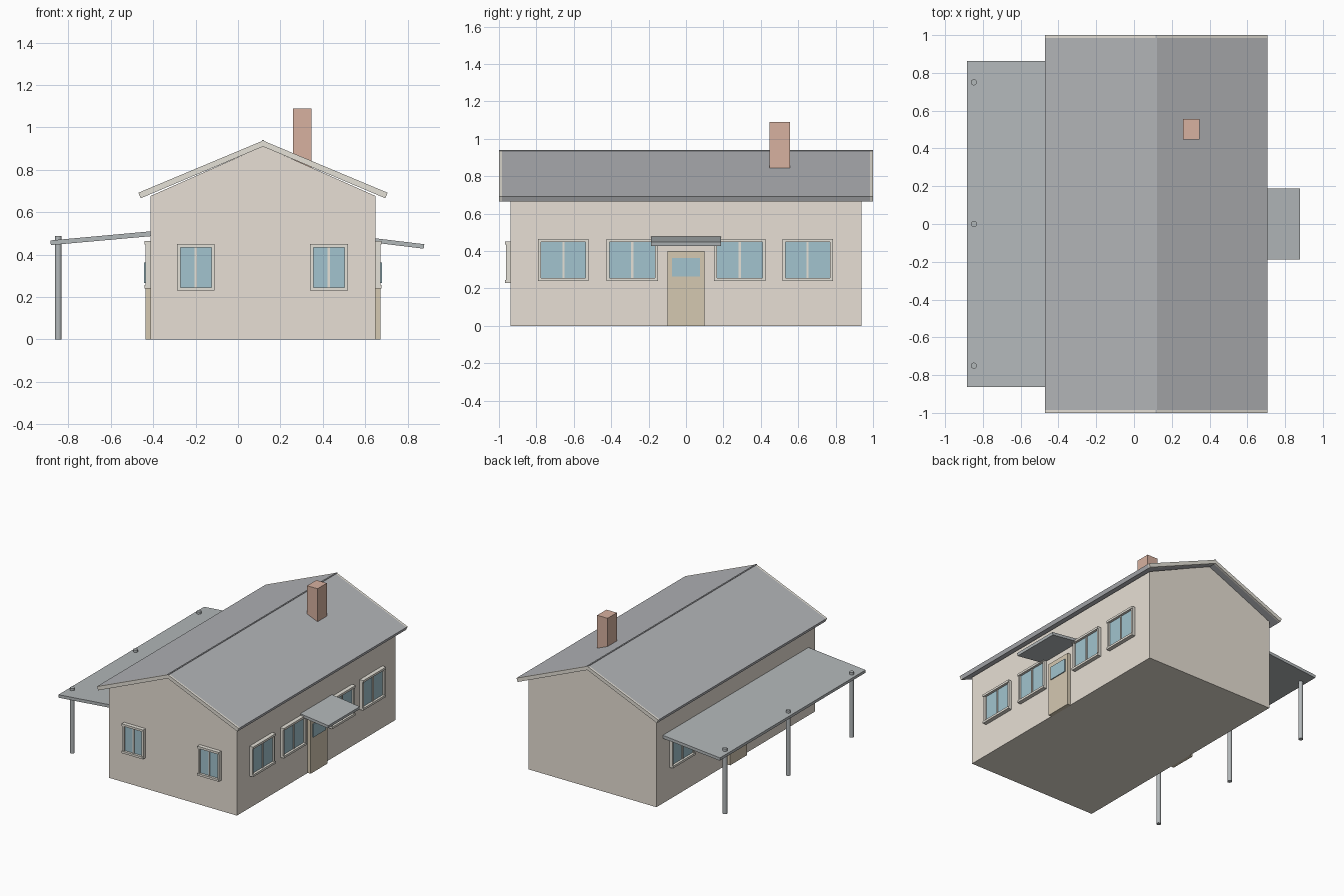
import bpy, bmesh, math
from mathutils import Vector

if "Cube" in bpy.data.objects:
    bpy.data.objects.remove(bpy.data.objects["Cube"])

def material(name, rgb):
    m = bpy.data.materials.new(name)
    m.diffuse_color = (*rgb, 1)
    m.use_nodes = True
    m.node_tree.nodes["Principled BSDF"].inputs["Base Color"].default_value = m.diffuse_color
    return m

WALL = material("cream_render", (0.80, 0.74, 0.66))
TRIM = material("cream_trim", (0.78, 0.75, 0.68))
ROOF = material("slate_roof", (0.45, 0.46, 0.48))
METAL = material("grey_sheet", (0.45, 0.48, 0.49))
GLASS = material("teal_glass", (0.36, 0.55, 0.62))
DOOR = material("tan_door", (0.66, 0.58, 0.44))
BRICK = material("red_brick", (0.68, 0.44, 0.35))

CX = 0.118            # ridge line of the house
HALF = 0.53           # half width of the walls
LEN = 0.938           # half length of the walls

def prism(name, pts, y0, y1, mat):
    """Extrude an (x, z) profile from y0 to y1."""
    bm = bmesh.new()
    f = bm.faces.new([bm.verts.new((x, y0, z)) for x, z in pts])
    ext = bmesh.ops.extrude_face_region(bm, geom=[f])["geom"]
    bmesh.ops.translate(bm, vec=(0, y1 - y0, 0),
                        verts=[v for v in ext if isinstance(v, bmesh.types.BMVert)])
    bmesh.ops.recalc_face_normals(bm, faces=bm.faces)
    me = bpy.data.meshes.new(name)
    bm.to_mesh(me)
    bm.free()
    ob = bpy.data.objects.new(name, me)
    me.materials.append(mat)
    bpy.context.collection.objects.link(ob)
    return ob

def box(name, x0, x1, y0, y1, z0, z1, mat):
    x0, x1 = sorted((x0, x1))
    return prism(name, [(x0, z0), (x1, z0), (x1, z1), (x0, z1)], y0, y1, mat)

def wall_box(name, side, a0, a1, z0, z1, d0, d1, mat):
    """Box on a wall: a runs along the wall, d is the distance out from it."""
    if side == "front":
        return box(name, a0, a1, -LEN - d1, -LEN - d0, z0, z1, mat)
    s = 1 if side == "right" else -1
    return box(name, CX + s * (HALF + d0), CX + s * (HALF + d1), a0, a1, z0, z1, mat)

def window(name, side, a0, a1, z0, z1, w=0.016):
    m = (a0 + a1) / 2
    wall_box(name + "_glass", side, a0 + w / 2, a1 - w / 2, z0 + w / 2, z1 - w / 2, -0.005, 0.012, GLASS)
    for part, b0, b1 in (("jamb_a", a0, a0 + w), ("jamb_b", a1 - w, a1)):
        wall_box(f"{name}_{part}", side, b0, b1, z0 + w, z1 - w, -0.005, 0.024, TRIM)
    wall_box(name + "_mullion", side, m - 0.006, m + 0.006, z0 + w, z1 - w, -0.005, 0.018, TRIM)
    for part, c0, c1 in (("sill", z0, z0 + w), ("head", z1 - w, z1)):
        wall_box(f"{name}_{part}", side, a0, a1, c0, c1, -0.005, 0.03, TRIM)

# Walls with gables
prism("house_walls", [(CX - HALF, 0), (CX + HALF, 0), (CX + HALF, 0.677),
                      (CX, 0.912), (CX - HALF, 0.677)], -LEN, LEN, WALL)

# Roof slopes with cream barge boards at both gable ends
for name, s in (("left", -1), ("right", 1)):
    slope = [(CX, 0.938), (CX + s * 0.588, 0.692), (CX + s * 0.577, 0.666), (CX, 0.910)]
    prism(f"roof_{name}", slope, -0.985, 0.985, ROOF)
    prism(f"barge_board_front_{name}", slope, -1.0, -0.985, TRIM)
    prism(f"barge_board_back_{name}", slope, 0.985, 1.0, TRIM)
box("ridge_cap", CX - 0.005, CX + 0.005, -1.0, 1.0, 0.925, 0.940, ROOF)

# Chimney
box("chimney", 0.26, 0.346, 0.447, 0.557, 0.78, 1.09, BRICK)

# Carport roof and posts
prism("carport_roof", [(-0.883, 0.445), (-0.40, 0.488), (-0.40, 0.511), (-0.885, 0.467)],
      -0.862, 0.862, METAL)
for i, y in enumerate((-0.75, 0, 0.75)):
    bpy.ops.mesh.primitive_cylinder_add(vertices=24, radius=0.016, depth=0.488,
                                        location=(-0.848, y, 0.244))
    post = bpy.context.object
    post.name = f"carport_post_{i + 1}"
    post.data.materials.append(METAL)
    bpy.ops.object.shade_smooth_by_angle()

# Entrance canopy
prism("entrance_canopy", [(0.64, 0.457), (0.876, 0.428), (0.879, 0.449), (0.64, 0.478)],
      -0.187, 0.187, METAL)

# Doors and long-side windows
for side in ("right", "left"):
    wall_box(f"{side}_door", side, -0.1, 0.1, 0, 0.40, -0.005, 0.024, DOOR)
    wall_box(f"{side}_door_glass", side, -0.075, 0.075, 0.265, 0.363, 0.02, 0.031, GLASS)
    for i, (a0, a1) in enumerate(((-0.79, -0.52), (-0.425, -0.15), (0.15, 0.425), (0.515, 0.785))):
        window(f"{side}_window_{i + 1}", side, a0, a1, 0.24, 0.464)

# Front gable windows
window("front_window_left", "front", -0.287, -0.11, 0.23, 0.45)
window("front_window_right", "front", 0.34, 0.518, 0.23, 0.45)
